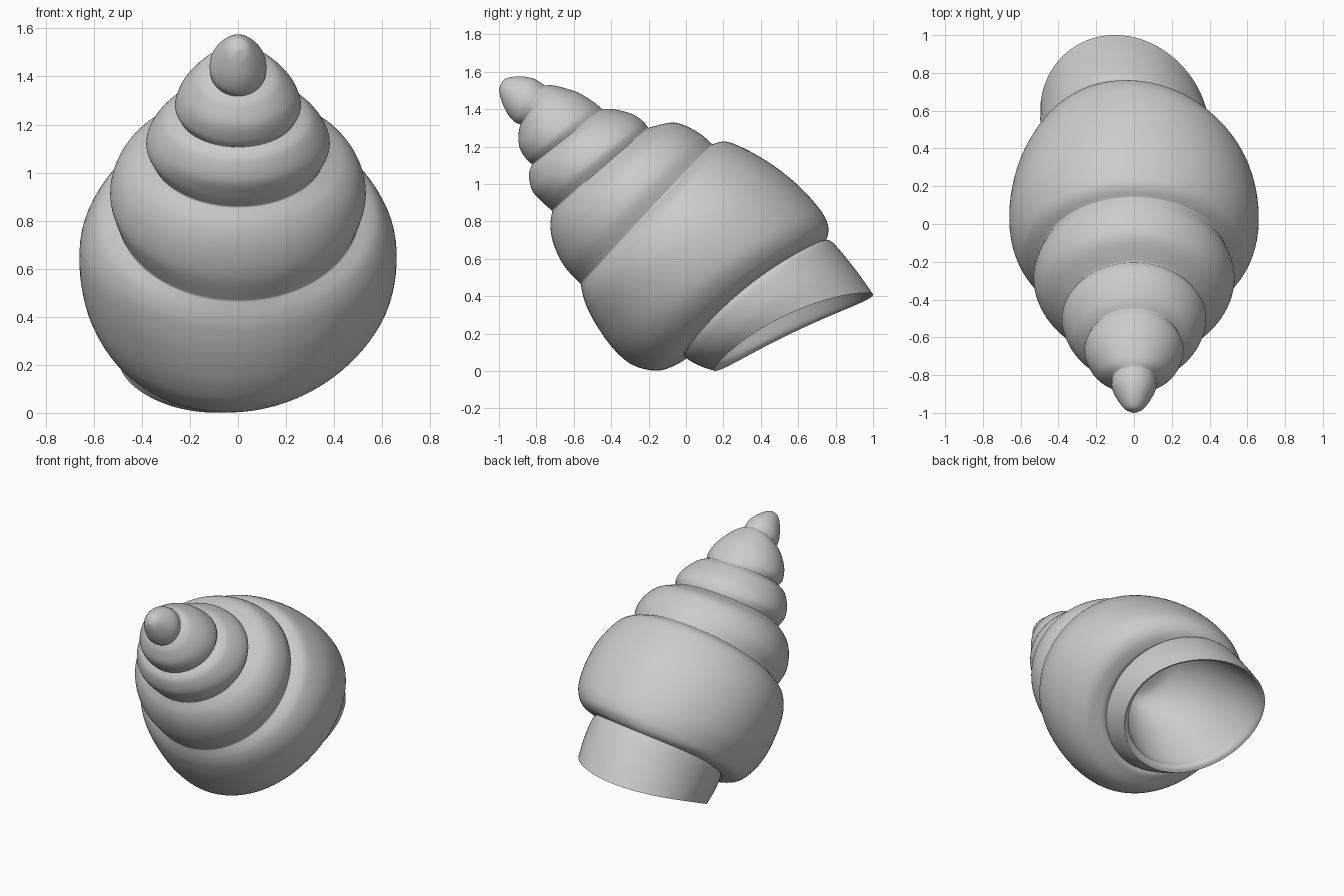
import bpy, bmesh, math
from mathutils import Vector

if "Cube" in bpy.data.objects:
    bpy.data.objects.remove(bpy.data.objects["Cube"])

SIDES = 96
STEPS = 9

# Each ring: top y, top z, bottom y, bottom z, half width, x offset, bow of the right side
tip = [(-.998, 1.515, -1.0, 1.505, .006), (-.97, 1.56, -.99, 1.455, .047),
       (-.90, 1.575, -.96, 1.385, .086), (-.82, 1.565, -.92, 1.335, .116),
       (-.755, 1.527, -.885, 1.318, .116)]
whorl_a = [tip[-1], (-.70, 1.525, -.895, 1.27, .175), (-.58, 1.49, -.89, 1.195, .235),
           (-.49, 1.435, -.855, 1.135, .262), (-.45, 1.40, -.822, 1.105, .248)]
whorl_b = [whorl_a[-1], (-.39, 1.40, -.84, 1.05, .31), (-.29, 1.375, -.822, .965, .362),
           (-.23, 1.335, -.77, .905, .382), (-.203, 1.30, -.715, .857, .358)]
whorl_c = [whorl_b[-1], (-.08, 1.328, -.725, .77, .45), (0, 1.31, -.705, .67, .507),
           (.08, 1.265, -.65, .56, .532), (.14, 1.213, -.563, .465, .505)]
body = [whorl_c[-1], (.235, 1.222, -.55, .40, .59), (.42, 1.13, -.527, .335, .648),
        (.58, 1.01, -.47, .23, .66, 0, .005), (.70, .885, -.38, .11, .64, 0, .015),
        (.753, .80, -.28, .03, .595, -.005, .025), (.76, .74, -.15, .003, .54, -.015, .035),
        (.745, .695, -.04, .045, .465, -.025, .04), (.733, .685, -.008, .078, .435, -.035, .04)]
mouth = [body[-1], (.78, .69, .03, .05, .452, -.035, .04), (.90, .55, .09, .022, .455, -.04, .045),
         (1.0, .41, .15, .004, .445, -.05, .05)]
cavity = [mouth[-1], (.97, .42, .17, .04, .415, -.05, .05), (.87, .51, .13, .10, .39, -.045, .045),
          (.70, .65, .05, .28, .35, -.03, .03), (.52, .76, -.02, .47, .27, -.02),
          (.30, .80, -.03, .62, .14, -.02), (.13, .74, .11, .73, .01, -.02)]


def spline(keys):
    """Smooth interpolation through the rings of one section."""
    k = [tuple(r) + (0,) * (7 - len(r)) for r in keys]
    k = [k[0]] + k + [k[-1]]
    out = []
    for i in range(1, len(k) - 2):
        for s in range(STEPS):
            t = s / STEPS
            out.append([.5 * (2 * b + (c - a) * t + (2 * a - 5 * b + 4 * c - d) * t * t
                              + (3 * b - a - 3 * c + d) * t ** 3)
                        for a, b, c, d in zip(*k[i - 1:i + 3])])
    out.append(list(k[-1]))
    return out


def loft(name, sections):
    rings = []
    for sec in sections:
        pts = spline(sec)
        rings += pts if not rings else pts[1:]
    bm = bmesh.new()
    loops = []
    for ty, tz, by, bz, w, xo, bow in rings:
        centre = Vector((0, (ty + by) / 2, (tz + bz) / 2))
        up = Vector((0, (ty - by) / 2, (tz - bz) / 2))
        inward = Vector((0, -up.z, up.y)).normalized()
        loop = []
        for i in range(SIDES):
            a = math.tau * i / SIDES
            s, c = math.sin(a), math.cos(a)
            side = Vector((w * s + xo * (1 + .6 * c), 0, 0))
            loop.append(bm.verts.new(centre + up * c + side + inward * bow * (s + s * s)))
        loops.append(loop)
    for p, q in zip(loops, loops[1:]):
        for i in range(SIDES):
            j = (i + 1) % SIDES
            bm.faces.new((p[i], p[j], q[j], q[i]))
    bm.faces.new(loops[0])
    bm.faces.new(loops[-1])
    bmesh.ops.recalc_face_normals(bm, faces=bm.faces)
    me = bpy.data.meshes.new(name)
    bm.to_mesh(me)
    bm.free()
    ob = bpy.data.objects.new(name, me)
    bpy.context.collection.objects.link(ob)
    bpy.ops.object.select_all(action='DESELECT')
    ob.select_set(True)
    bpy.context.view_layer.objects.active = ob
    bpy.ops.object.shade_smooth_by_angle(angle=math.radians(80))
    return ob


# Shell: stacked whorls, flared mouth and hollow inside
loft("shell", [tip, whorl_a, whorl_b, whorl_c, body, mouth, cavity])
